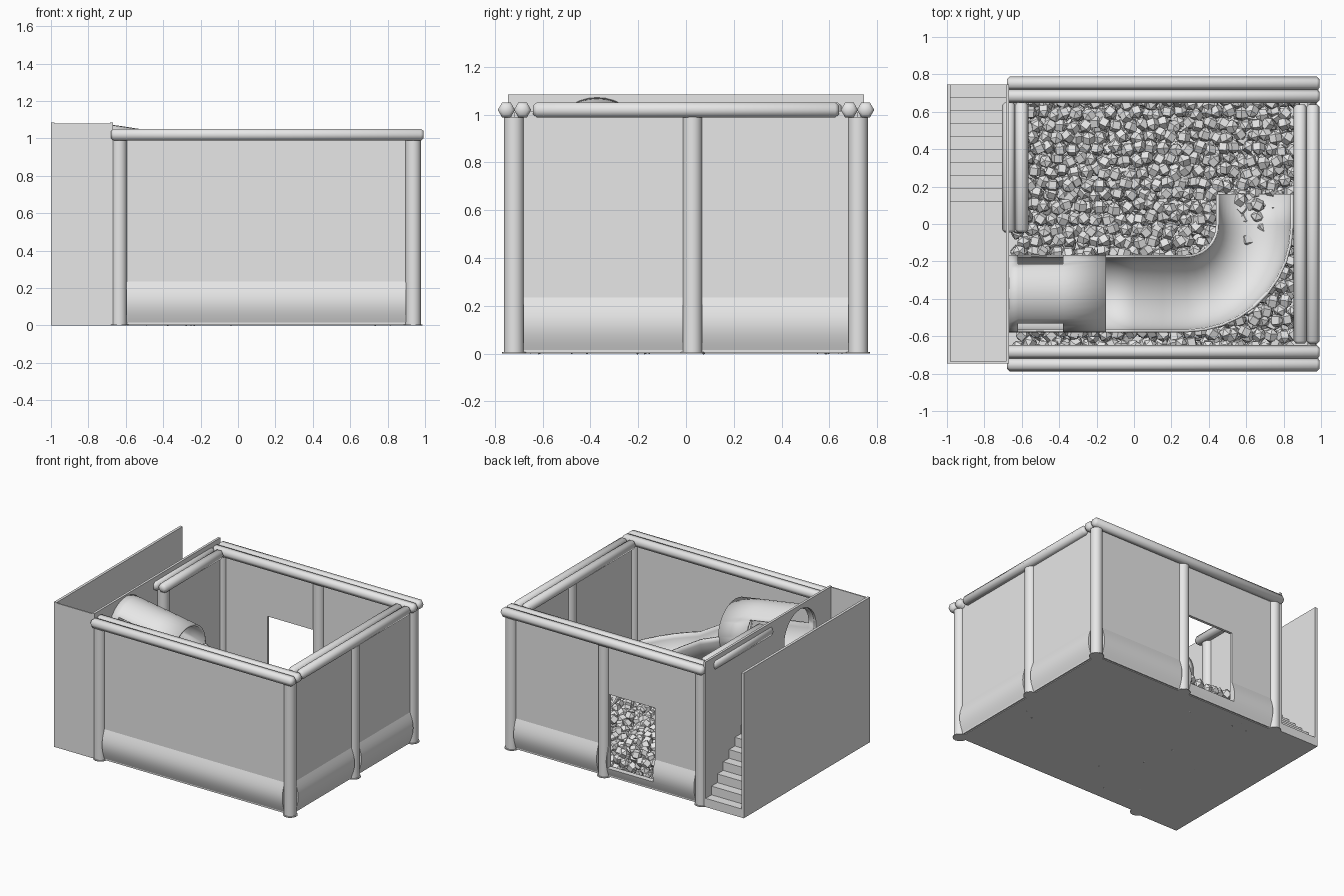
import bpy, bmesh, math, random
from mathutils import Vector, Matrix, Euler

random.seed(4)
if "Cube" in bpy.data.objects:
    bpy.data.objects.remove(bpy.data.objects["Cube"])

GREY = bpy.data.materials.new("plain_grey")
GREY.use_nodes = True
GREY.diffuse_color = (0.8, 0.8, 0.8, 1)
GREY.node_tree.nodes["Principled BSDF"].inputs["Base Color"].default_value = (0.8, 0.8, 0.8, 1)

LEFT, RIGHT, SIDE = -0.635, 0.937, 0.72     # post lines of the pen
MID_X, MID_Y = 0.17, 0.027                  # middle posts
WALL_H, TOP = 0.985, 1.085


def finish(name, bm, angle=None):
    bmesh.ops.recalc_face_normals(bm, faces=bm.faces)
    mesh = bpy.data.meshes.new(name)
    bm.to_mesh(mesh)
    bm.free()
    mesh.materials.append(GREY)
    if angle:
        mesh.shade_smooth()
        mesh.set_sharp_from_angle(angle=math.radians(angle))
    ob = bpy.data.objects.new(name, mesh)
    bpy.context.collection.objects.link(ob)
    return ob


def box(name, lo, hi):
    bm = bmesh.new()
    lo, hi = Vector(lo), Vector(hi)
    bmesh.ops.create_cube(bm, size=1, matrix=Matrix.Translation((lo + hi) / 2)
                          @ Matrix.Diagonal((hi - lo).to_4d()))
    return finish(name, bm)


def prism(name, outline, start, along):
    """Extrude a closed outline of points by the vector along."""
    bm = bmesh.new()
    face = bm.faces.new([bm.verts.new(Vector(start) + Vector(p)) for p in outline])
    new = bmesh.ops.extrude_face_region(bm, geom=[face])["geom"]
    bmesh.ops.translate(bm, vec=along, verts=[v for v in new if isinstance(v, bmesh.types.BMVert)])
    return finish(name, bm, 30)


def rod(name, a, b, profile, sides, angle):
    """Turn (distance from end, radius) steps into a rod with equal ends."""
    a, b = Vector(a), Vector(b)
    rot = (b - a).to_track_quat('Z', 'Y')
    length = (b - a).length
    steps = profile + [(length - d, r) for d, r in reversed(profile)]
    bm = bmesh.new()
    rings = [[bm.verts.new(a + rot @ Vector((r * math.cos(t), r * math.sin(t), d)))
              for t in (math.tau * i / sides for i in range(sides))] for d, r in steps]
    for low, high in zip(rings, rings[1:]):
        for i in range(sides):
            j = (i + 1) % sides
            bm.faces.new((low[i], low[j], high[j], high[i]))
    bm.faces.new(rings[0])
    bm.faces.new(rings[-1])
    return finish(name, bm, angle)


def post(name, x, y):
    rod(name, (x, y, 0), (x, y, WALL_H + 0.005), [(0, 0.042)], 20, 40)
    rod(name + "_foot", (x, y, 0), (x, y, 0.006), [(0, 0.05)], 20, 40)


def rail(name, a, b, across):
    """A pair of padded bars gripping the top of a wall."""
    for k, s in enumerate((-1, 1)):
        off = Vector(across) * 0.034 * s + Vector((0, 0, 1.02))
        rod(f"{name}_bar_{k}", Vector(a) + off, Vector(b) + off,
            [(0, 0.022), (0.015, 0.036)], 6, 65)


def pad(name, a, b, out):
    """Bulging foam pad along the foot of a wall."""
    z0, z1, n = 0.01, 0.24, 10
    outline = [Vector(out) * (0.008 + 0.03 * math.sin(math.pi * i / n))
               + Vector((0, 0, z0 + (z1 - z0) * i / n)) for i in range(n + 1)]
    outline += [Vector((0, 0, z1)), Vector((0, 0, z0))]
    return prism(name, outline, a, Vector(b) - Vector(a))


def cut(ob, cutter):
    mod = ob.modifiers.new("opening", 'BOOLEAN')
    mod.operation, mod.solver, mod.object = 'DIFFERENCE', 'EXACT', cutter
    cutter.hide_render = True
    cutter.hide_set(True)


# Floor and walls of the pen
T = 0.01
box("pit_floor", (-0.68, -SIDE, 0), (RIGHT, SIDE, 0.012))
box("front_wall", (LEFT, -SIDE - T, 0.005), (RIGHT, -SIDE + T, WALL_H + 0.03))
back_wall = box("back_wall", (LEFT, SIDE - T, 0.005), (RIGHT, SIDE + T, WALL_H + 0.03))
box("left_side_wall", (RIGHT - T, -SIDE, 0.005), (RIGHT + T, SIDE, WALL_H + 0.03))
box("right_side_wall", (LEFT - T, MID_Y, 0.005), (LEFT + T, SIDE, WALL_H + 0.03))

# Posts
for n, (x, y) in {"front_right": (LEFT, -SIDE), "front_left": (RIGHT, -SIDE),
                  "back_right": (LEFT, SIDE), "back_left": (RIGHT, SIDE),
                  "left_middle": (RIGHT, MID_Y), "right_middle": (LEFT, MID_Y),
                  "back_middle": (MID_X, SIDE)}.items():
    post(n + "_post", x, y)

# Padded rails
rail("front_rail", (-0.68, -0.718, 0), (0.993, -0.718, 0), (0, 1, 0))
rail("back_rail", (-0.68, 0.718, 0), (0.993, 0.718, 0), (0, 1, 0))
rail("left_rail", (0.923, -0.64, 0), (0.923, 0.64, 0), (1, 0, 0))
rail("right_rail", (-0.635, -0.045, 0), (-0.635, 0.65, 0), (1, 0, 0))

# Foot pads
pad("front_pad", (LEFT + 0.04, -SIDE, 0), (RIGHT - 0.04, -SIDE, 0), (0, -1, 0))
pad("left_front_pad", (RIGHT, -SIDE + 0.04, 0), (RIGHT, MID_Y - 0.04, 0), (1, 0, 0))
pad("left_back_pad", (RIGHT, MID_Y + 0.04, 0), (RIGHT, SIDE - 0.04, 0), (1, 0, 0))
pad("back_left_pad", (MID_X + 0.04, SIDE, 0), (RIGHT - 0.04, SIDE, 0), (0, 1, 0))
back_pad = pad("back_right_pad", (LEFT + 0.04, SIDE, 0), (MID_X - 0.04, SIDE, 0), (0, 1, 0))

# Doorway in the back
door = box("door_cutter", (-0.255, 0.6, 0.075), (0.125, 0.9, 0.62))
cut(back_wall, door)
cut(back_pad, door)

# Stair corridor
END = 0.745
box("corridor_outer_wall", (-1, -END, 0), (-0.98, END, TOP))
box("corridor_front_panel", (-0.98, -END, 0.65), (-0.685, -END + 0.01, TOP - 0.005))
inner_wall = box("corridor_inner_wall", (-0.685, -END, 0), (-0.667, END, TOP))
steps, run, rise = 10, 0.069, 0.065
outline = [(0, -END, 0), (0, END, 0)]
for i in range(steps):
    y = END - i * run
    outline += [(0, y, (i + 1) * rise), (0, y - run, (i + 1) * rise)]
outline[-1] = (0, -END, steps * rise)
outline.pop(1)
outline.insert(1, (0, END, 0))
prism("stairs_and_platform", outline, (-0.98, 0, 0), (0.295, 0, 0))

# Slide path: straight run, then a quarter turn towards the back
SLIDE_Y, R = -0.372, 0.2
hole = rod("slide_hole_cutter", (-0.8, SLIDE_Y, 0.865), (-0.5, SLIDE_Y, 0.865), [(0, R - 0.012)], 32, 40)
cut(inner_wall, hole)


def sweep(name, path, first, last, skip=None):
    """Sweep an arc of a tube (angles in degrees) along a path."""
    n = (last - first) // 10
    bm = bmesh.new()
    rings = []
    for i, p in enumerate(path):
        d = path[min(i + 1, len(path) - 1)] - path[max(i - 1, 0)]
        side = Vector((d.y, -d.x, 0)).normalized()
        angles = [math.radians(first + (last - first) * k / n) for k in range(n + 1)]
        rings.append([bm.verts.new(p + R * (side * math.cos(t) + Vector((0, 0, math.sin(t)))))
                      for t in angles])
    for i, (a, b) in enumerate(zip(rings, rings[1:])):
        for k in range(n):
            if not (skip and skip(i, first + 10 * k)):
                bm.faces.new((a[k], a[k + 1], b[k + 1], b[k]))
    bmesh.ops.remove_doubles(bm, verts=bm.verts, dist=0.0005)
    ob = finish(name, bm, 40)
    mod = ob.modifiers.new("shell", 'SOLIDIFY')
    mod.thickness, mod.offset = 0.015, 0
    return ob


def at(x, z):
    return Vector((x, SLIDE_Y, z))


# Tunnel with a window slot in each flank
tunnel = [at(-0.67, 0.865), at(-0.62, 0.858), at(-0.38, 0.82), at(-0.15, 0.782)]
sweep("slide_tunnel", tunnel, -180, 180,
      lambda i, a: i == 1 and (0 <= a < 40 or 140 <= a < 180))

# Open chute
chute = [at(-0.16, 0.784), at(0, 0.72), at(0.15, 0.63), at(0.28, 0.55)]
turn = 0.365
for i in range(1, 10):
    t = math.radians(10 * i)
    chute.append(Vector((0.28 + turn * math.sin(t), SLIDE_Y + turn * (1 - math.cos(t)),
                         0.55 - 0.17 * math.sin(t * 0.9))))
chute.append(Vector((0.645, 0.16, 0.36)))
sweep("slide_chute", chute, -180, 0)

# Loose faceted balls in the pit
bm = bmesh.new()
pitch = 0.062


def ball(x, y, z):
    spin = Euler([random.uniform(0, math.tau) for _ in range(3)]).to_matrix().to_4x4()
    bmesh.ops.create_uvsphere(bm, u_segments=5, v_segments=3, radius=0.04,
                              matrix=Matrix.Translation((x, y, z)) @ spin)


for layer in range(3):
    for i in range(24):
        for j in range(22):
            x = -0.61 + pitch * (i + 0.5 * (j % 2)) + random.uniform(-0.018, 0.018)
            y = -0.65 + pitch * j + random.uniform(-0.018, 0.018)
            if x < 0.89:
                ball(x, y, 0.055 + 0.055 * layer + random.uniform(-0.02, 0.02))
for x, y in ((0.57, 0.13), (0.66, 0.1)):
    ball(x, y, 0.2)
finish("pit_balls", bm)
